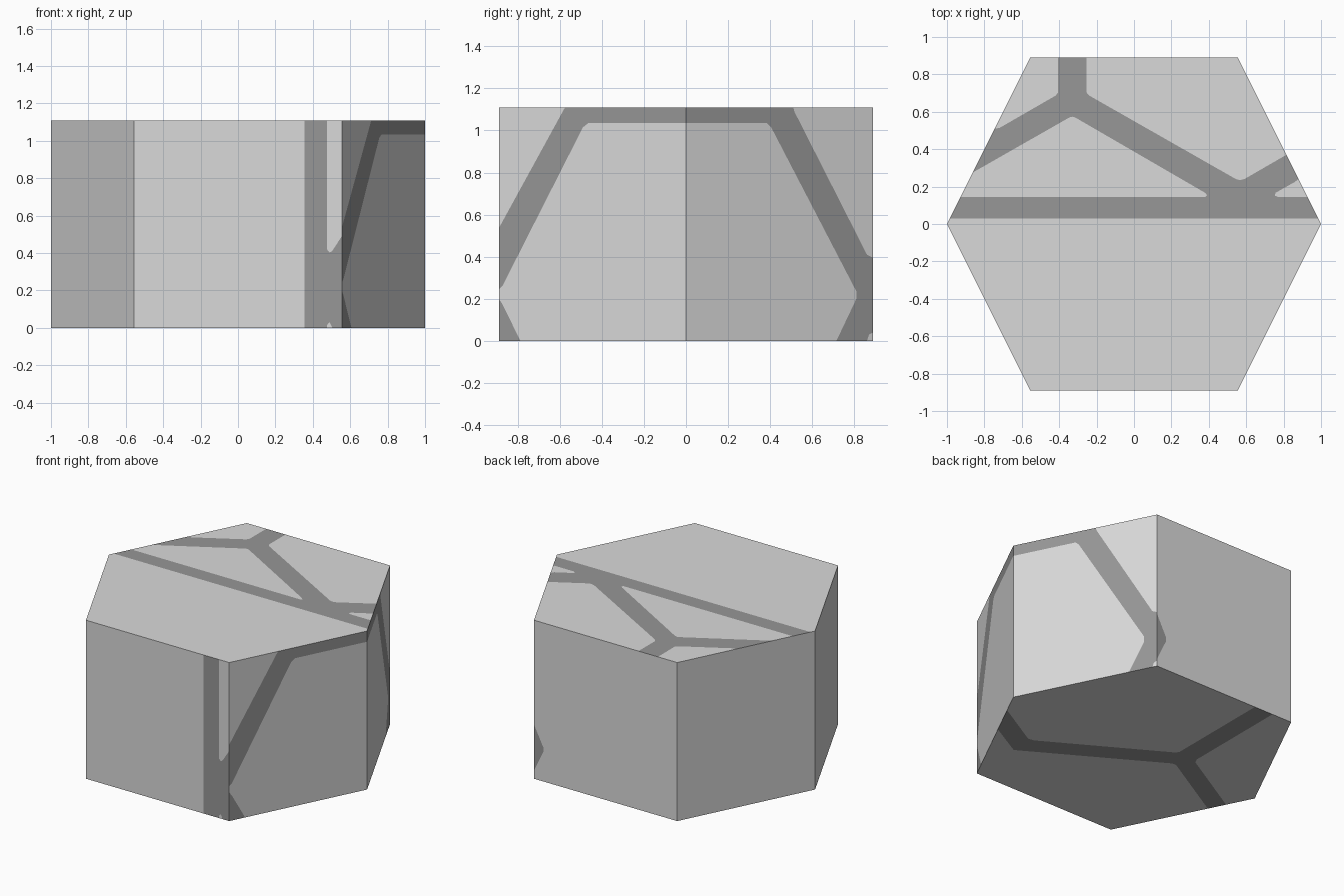
import bpy, bmesh
from mathutils import Vector
from mathutils.geometry import delaunay_2d_cdt

if "Cube" in bpy.data.objects:
    bpy.data.objects.remove(bpy.data.objects["Cube"])

H = 1.11
RING = [(1, 0), (.555, .89), (-.555, .89), (-1, 0), (-.555, -.89), (.555, -.89)]


def material(name, v):
    m = bpy.data.materials.new(name)
    m.diffuse_color = (v, v, v, 1)
    m.use_nodes = True
    m.node_tree.nodes["Principled BSDF"].inputs["Base Color"].default_value = m.diffuse_color
    return m


def inside(p, poly):
    hit = False
    for a, b in zip(poly, poly[1:] + poly[:1]):
        if (a[1] > p[1]) != (b[1] > p[1]):
            if p[0] < a[0] + (p[1] - a[1]) * (b[0] - a[0]) / (b[1] - a[1]):
                hit = not hit
    return hit


def add_face(bm, outline, stripes, to3d, normal):
    """Cut a flat convex face along the stripe outlines; stripes get slot 1."""
    pts, edges = [], []
    for poly in [outline] + stripes:
        n = len(pts)
        pts += [Vector(p) for p in poly]
        edges += [(n + i, n + (i + 1) % len(poly)) for i in range(len(poly))]
    vs, _, tris, *_ = delaunay_2d_cdt(pts, edges, [], 0, 1e-5)
    verts = [bm.verts.new(to3d(v.x, v.y)) for v in vs]
    for t in tris:
        c = sum((vs[i] for i in t), Vector((0, 0))) / 3
        if not inside(c, outline):
            continue
        f = bm.faces.new([verts[i] for i in t])
        f.normal_update()
        if f.normal.dot(normal) < 0:
            f.normal_flip()
        f.material_index = int(any(inside(c, s) for s in stripes))
    bmesh.ops.delete(bm, geom=[v for v in verts if not v.link_faces], context='VERTS')


# Stripe outlines on the top and bottom (x, y)
top = [[(-.985, .03), (.985, .03), (.928, .145), (.77, .145), (.752, .152), (.757, .167),
        (.86, .225), (.88, .24), (.815, .37), (.59, .24), (.567, .235), (.545, .24),
        (-.24, .687), (-.255, .705), (-.255, .89), (-.405, .89), (-.405, .705),
        (-.418, .687), (-.72, .513), (-.745, .51), (-.8625, .275), (-.345, .57),
        (-.33, .574), (-.315, .57), (.38, .167), (.39, .155), (.383, .145), (-.928, .145)]]
bottom = [[(-.911, -.177), (-.855, -.29), (-.345, .005), (-.315, .005), (.567, -.512),
           (.812, -.376), (.924, -.152), (.59, -.343), (.545, -.335), (-.24, .123),
           (-.255, .145), (-.255, .89), (-.4, .89), (-.4, .145), (-.415, .11)]]

# Stripe outlines on the walls: (x, z) for front and back, (y, z) for the right pair
front = [[(.355, 0), (.475, 0), (.478, .02), (.49, .03), (.505, 0), (.555, 0), (.555, .49),
          (.503, .41), (.49, .403), (.478, .415), (.475, .43), (.475, H), (.355, H)]]
back = [[(.555, .38), (.482, .238), (.482, .207), (.555, .055)]]
right_front = [[(-.89, .535), (-.575, H), (0, H), (0, 1.035), (-.465, 1.035),
                (-.49, 1.015), (-.873, .26), (-.89, .245)],
               [(-.89, .2), (-.873, .175), (-.787, 0), (-.89, 0)]]
right_back = [[(0, H), (.51, H), (.515, 1.09), (.86, .41), (.89, .395), (.89, .04),
               (.87, .03), (.86, 0), (.715, 0), (.81, .2), (.81, .235), (.405, 1.015),
               (.385, 1.035), (0, 1.035)]]

bm = bmesh.new()

# Top and bottom caps
add_face(bm, RING, top, lambda x, y: (x, y, H), Vector((0, 0, 1)))
add_face(bm, RING, bottom, lambda x, y: (x, y, 0), Vector((0, 0, -1)))

# Six walls, with u running along x or y
walls = [(right_back, 1), (back, 0), ([], 1), ([], 1), (front, 0), (right_front, 1)]
for i, (stripes, axis) in enumerate(walls):
    a, b = Vector(RING[i]), Vector(RING[(i + 1) % 6])
    ua, ub = a[axis], b[axis]

    def to3d(u, z, a=a, b=b, ua=ua, ub=ub):
        p = a.lerp(b, (u - ua) / (ub - ua))
        return (p.x, p.y, z)

    lo, hi = min(ua, ub), max(ua, ub)
    add_face(bm, [(lo, 0), (hi, 0), (hi, H), (lo, H)], stripes, to3d,
             Vector((b.y - a.y, a.x - b.x, 0)))

bmesh.ops.remove_doubles(bm, verts=bm.verts[:], dist=1e-4)
mesh = bpy.data.meshes.new("hexagonal_block")
bm.to_mesh(mesh)
bm.free()
mesh.materials.append(material("light grey", .70))
mesh.materials.append(material("dark grey stripe", .31))
bpy.context.collection.objects.link(bpy.data.objects.new("hexagonal_block", mesh))
